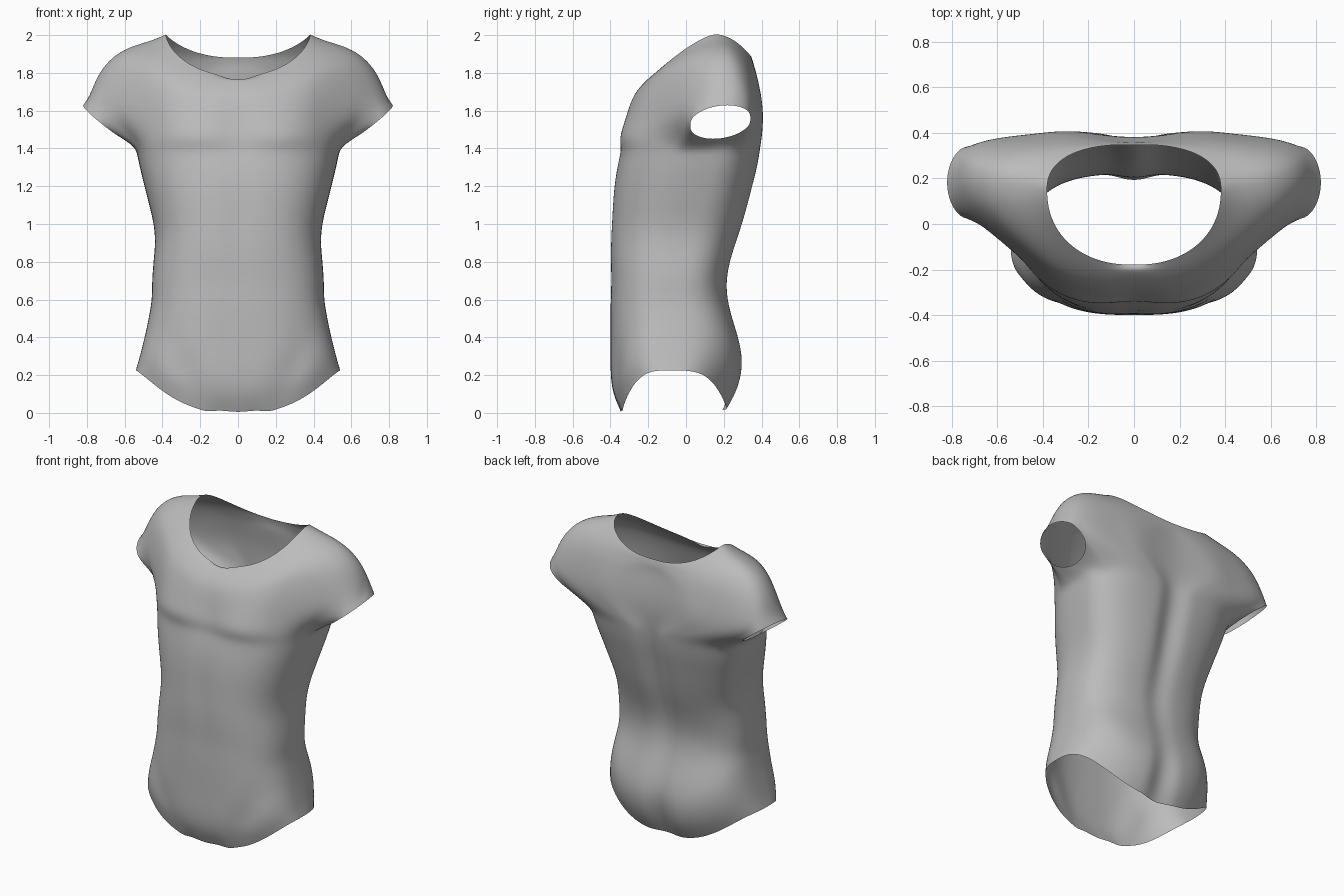
import bpy, bmesh, math

COLS = 64                      # columns around the body
PIT = 15                       # ring at the armpit, sleeve ring follows

# Lower body rings: half width, front y, back y, side y, front z, side z, back z
LOWER = [
    (.542, -.345, .220, -.09, .000, .225, .015),
    (.522, -.388, .270, -.09, .10, .29, .10),
    (.505, -.400, .300, -.09, .20, .36, .20),
    (.485, -.400, .303, -.08, .32, .44, .31),
    (.470, -.400, .268, -.07, .45, .52, .44),
    (.455, -.400, .226, -.06, .58, .60, .57),
    (.456, -.396, .215, -.05, .69, .69, .69),
    (.448, -.400, .235, -.03, .80, .80, .80),
    (.437, -.400, .268, -.01, .90, .90, .90),
    (.445, -.395, .302, .02, 1.0, 1.0, 1.0),
    (.470, -.390, .330, .05, 1.1, 1.1, 1.1),
    (.495, -.382, .355, .08, 1.2, 1.2, 1.2),
    (.518, -.368, .378, .11, 1.29, 1.29, 1.29),
    (.532, -.352, .390, .13, 1.36, 1.36, 1.36),
    (.545, -.343, .397, .15, 1.40, 1.41, 1.42),
]
# Shoulder rings: the same, then arm reach and back squareness
UPPER = [
    (.555, -.342, .400, .18, 1.46, 1.45, 1.48, .04, 3.4),
    (.550, -.325, .400, .18, 1.53, 1.63, 1.57, .27, 4.0),
    (.550, -.305, .392, .18, 1.62, 1.74, 1.66, .22, 4.0),
    (.540, -.280, .380, .18, 1.68, 1.83, 1.74, .18, 3.6),
    (.540, -.250, .370, .18, 1.72, 1.90, 1.80, .11, 3.2),
    (.510, -.222, .360, .18, 1.75, 1.945, 1.84, .05, 2.8),
    (.450, -.200, .353, .17, 1.77, 1.970, 1.87, .01, 2.6),
    (.382, -.180, .350, .15, 1.785, 2.005, 1.88, .00, 2.4),
]


def bump(v, centre, width):
    return math.exp(-((v - centre) / width) ** 2)


def z_power(k, back):
    """How late a ring leaves its side height on the way to the middle."""
    if k < 6:
        return 4 if back else 3.4
    if k == PIT + 1:
        return .6
    if k < PIT + 3:
        return 1.3
    if back:
        return 2.0
    return 1.35 if k == PIT + 7 else 1.6


def ring_point(k, j):
    """Point on ring k, column j; column 0 is the side, the first half is the back."""
    upper = k >= len(LOWER)
    row = UPPER[k - len(LOWER)] if upper else LOWER[k] + (0, 2.7)
    hw, yf, yb, yc, zf, zs, zb, arm, nb = row
    t = 2 * math.pi * j / COLS
    c, s = math.cos(t), math.sin(t)
    sign = 1 if c >= 0 else -1
    side = j if c >= 0 else (COLS // 2 - j) % COLS
    side = side - COLS if side > COLS // 2 else side
    # Sleeve hem: an ellipse in a tilted plane
    if k in (PIT, PIT + 1) and -2 <= side <= 6:
        a = .3 + (math.pi - .6) * (side + 2) / 8
        r = math.sin(a) * (1 if k > PIT else -1)
        return (sign * (.71 + .112 * r), .182 - .168 * math.cos(a),
                1.54 + .088 * r - .02 * math.cos(a))
    back = s > 0
    nf = 2.7 - .5 * max(0, k - PIT - 1) / 6
    n = nb if back else nf
    cx, sy = abs(c) ** (2 / n), abs(s) ** (2 / n)
    if back:
        x = (hw + arm) * cx
    else:
        u = max(0, 1 - sy / .8)
        x = hw * cx + arm * u * u * (3 - 2 * u)
    y = yc + ((yb if back else yf) - yc) * sy
    z = zs + ((zb if back else zf) - zs) * sy ** z_power(k, back)
    if back:
        # spine furrow, cleft and shoulder blades
        y -= .036 * bump(x, 0, .06) * (.35 + bump(z, 1.2, .45)) * (1 if k < 20 else .2)
        y -= .04 * bump(x, 0, .05) * bump(z, .12, .16)
        y += .015 * bump(x, .3, .12) * bump(z, 1.6, .2)
    else:
        # breastbone, pectorals, belly line and groin folds
        y += .012 * bump(x, 0, .05) * bump(z, 1.55, .17)
        y -= .024 * bump(x, .25, .17) * bump(z, 1.475, .075)
        y += .010 * bump(x, 0, .04) * bump(z, 1.0, .25)
        y += .018 * bump(x, .17 + .5 * z, .07) * bump(z, .22, .16)
        if k == 0:
            z += .02 * bump(x, .08, .03) - .008 * bump(x, .15, .03)
        if k == PIT + 7:
            z -= .025 * bump(x, 0, .08)
    return (sign * x, y, z)


# Body shell: one loft from the hips to the neckline
bm = bmesh.new()
total = len(LOWER) + len(UPPER)
rings = [[bm.verts.new(ring_point(k, j)) for j in range(COLS)] for k in range(total)]
half = COLS // 2
for k in range(total - 1):
    for j in range(COLS):
        side = j if j < COLS // 4 or j >= 3 * COLS // 4 else (half - 1 - j) % COLS
        # sleeve openings
        if k == PIT and (side < 6 or side >= COLS - 2):
            continue
        i = (j + 1) % COLS
        bm.faces.new((rings[k][j], rings[k][i], rings[k + 1][i], rings[k + 1][j]))
mesh = bpy.data.meshes.new("torso")
bm.to_mesh(mesh)
bm.free()
for poly in mesh.polygons:
    poly.use_smooth = True

torso = bpy.data.objects.new("torso", mesh)
bpy.context.collection.objects.link(torso)
sub = torso.modifiers.new("smooth", 'SUBSURF')
sub.levels = sub.render_levels = 2

grey = bpy.data.materials.new("plain grey")
grey.diffuse_color = (.5, .5, .5, 1)
mesh.materials.append(grey)
